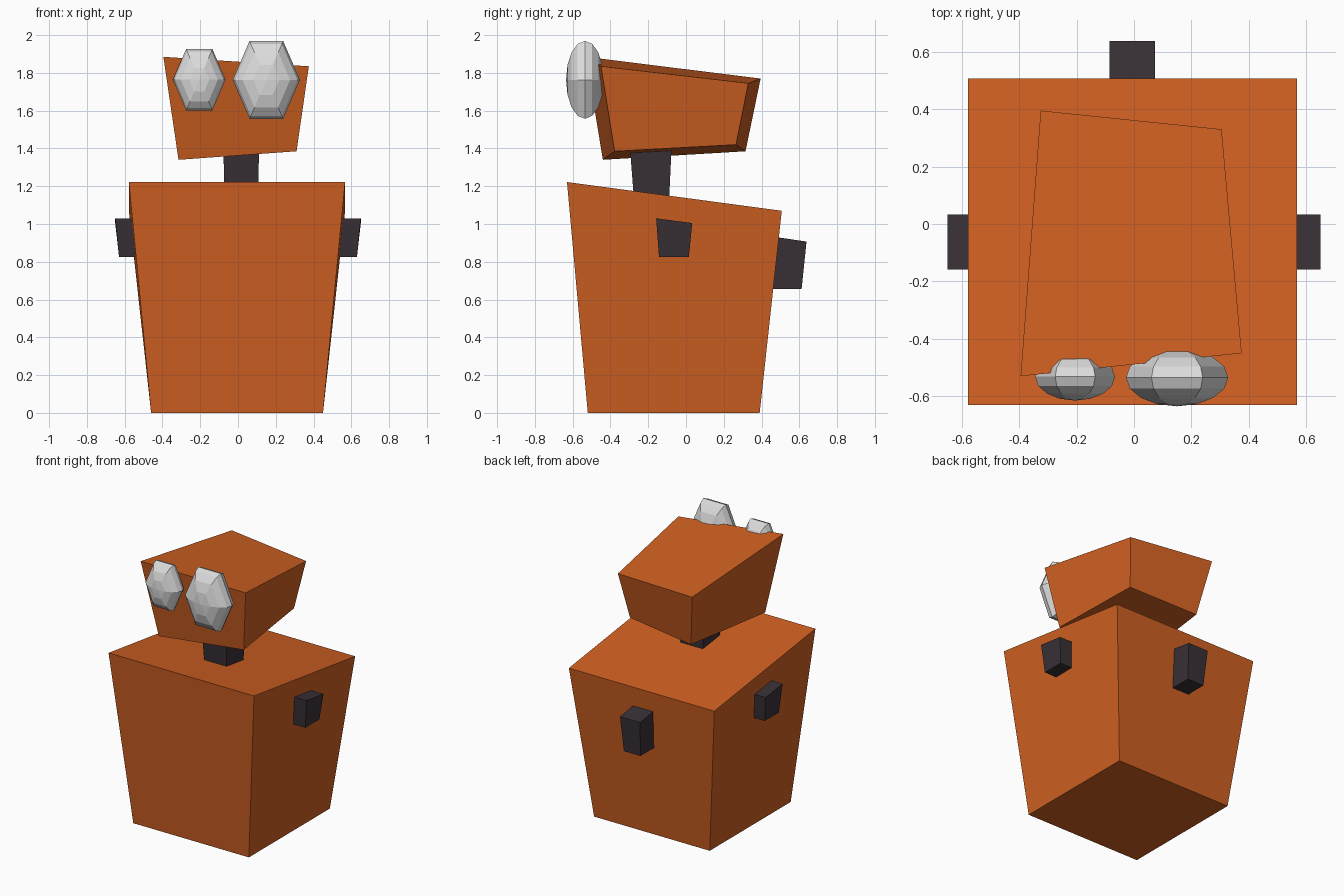
import bpy, bmesh, math
from mathutils import Matrix

if "Cube" in bpy.data.objects:
    bpy.data.objects.remove(bpy.data.objects["Cube"])


def material(name, rgb):
    m = bpy.data.materials.new(name)
    m.diffuse_color = (*rgb, 1)
    m.use_nodes = True
    m.node_tree.nodes["Principled BSDF"].inputs["Base Color"].default_value = m.diffuse_color
    return m


orange = material("rust orange", (0.63, 0.118, 0.016))
dark = material("dark plum grey", (0.040, 0.030, 0.037))
grey = material("pale grey", (0.72, 0.72, 0.72))


def finish(name, bm, mat):
    bmesh.ops.recalc_face_normals(bm, faces=bm.faces[:])
    me = bpy.data.meshes.new(name)
    bm.to_mesh(me)
    bm.free()
    me.materials.append(mat)
    ob = bpy.data.objects.new(name, me)
    bpy.context.collection.objects.link(ob)
    return ob


def block(name, bottom, top, mat):
    """Tapered block from two loops of four corners: front left, front right, back right, back left."""
    bm = bmesh.new()
    lo = [bm.verts.new(p) for p in bottom]
    hi = [bm.verts.new(p) for p in top]
    bm.faces.new(lo[::-1])
    bm.faces.new(hi)
    for i in range(4):
        j = (i + 1) % 4
        bm.faces.new((lo[i], lo[j], hi[j], hi[i]))
    return finish(name, bm, mat)


def rect(x0, x1, y0, y1, zf, zb):
    """Rectangle seen from above, with separate front and back heights."""
    return [(x0, y0, zf), (x1, y0, zf), (x1, y1, zb), (x0, y1, zb)]


# Body: wider at the sloping top
block("body", rect(-0.46, 0.45, -0.52, 0.39, 0, 0),
      rect(-0.578, 0.567, -0.63, 0.507, 1.222, 1.07), orange)

# Head: twisted, tilted and tapered
block("head",
      [(-0.315, -0.44, 1.34), (0.31, -0.378, 1.385), (0.255, 0.265, 1.42), (-0.26, 0.315, 1.385)],
      [(-0.395, -0.53, 1.885), (0.375, -0.45, 1.835), (0.305, 0.33, 1.745), (-0.325, 0.395, 1.77)],
      orange)

# Neck
block("neck", rect(-0.07, 0.105, -0.275, -0.09, 1.12, 1.12),
      rect(-0.078, 0.112, -0.297, -0.075, 1.41, 1.43), dark)

# Side stubs
for side, s in (("right", 1), ("left", -1)):
    block(side + "_stub", rect(s * 0.46, s * 0.63, -0.143, 0.015, 0.826, 0.826),
          rect(s * 0.46, s * 0.65, -0.158, 0.033, 1.03, 1.005), dark)

# Back stub
block("back_stub", rect(-0.07, 0.06, 0.40, 0.612, 0.655, 0.655),
      rect(-0.085, 0.073, 0.40, 0.638, 0.942, 0.907), dark)

# Eyes: flattened six-sided faceted spheres facing forward
for side, loc, size in (("left", (-0.205, -0.532, 1.764), (0.139, 0.083, 0.188)),
                        ("right", (0.15, -0.535, 1.763), (0.178, 0.10, 0.238))):
    bm = bmesh.new()
    bmesh.ops.create_uvsphere(bm, u_segments=6, v_segments=8, radius=1)
    # pole along y, one corner pointing up
    turn = Matrix.Rotation(math.pi / 2, 4, 'X') @ Matrix.Rotation(math.pi / 2, 4, 'Z')
    bmesh.ops.transform(bm, matrix=Matrix.Translation(loc) @ Matrix.Diagonal((*size, 1)) @ turn,
                        verts=bm.verts)
    finish(side + "_eye", bm, grey)
